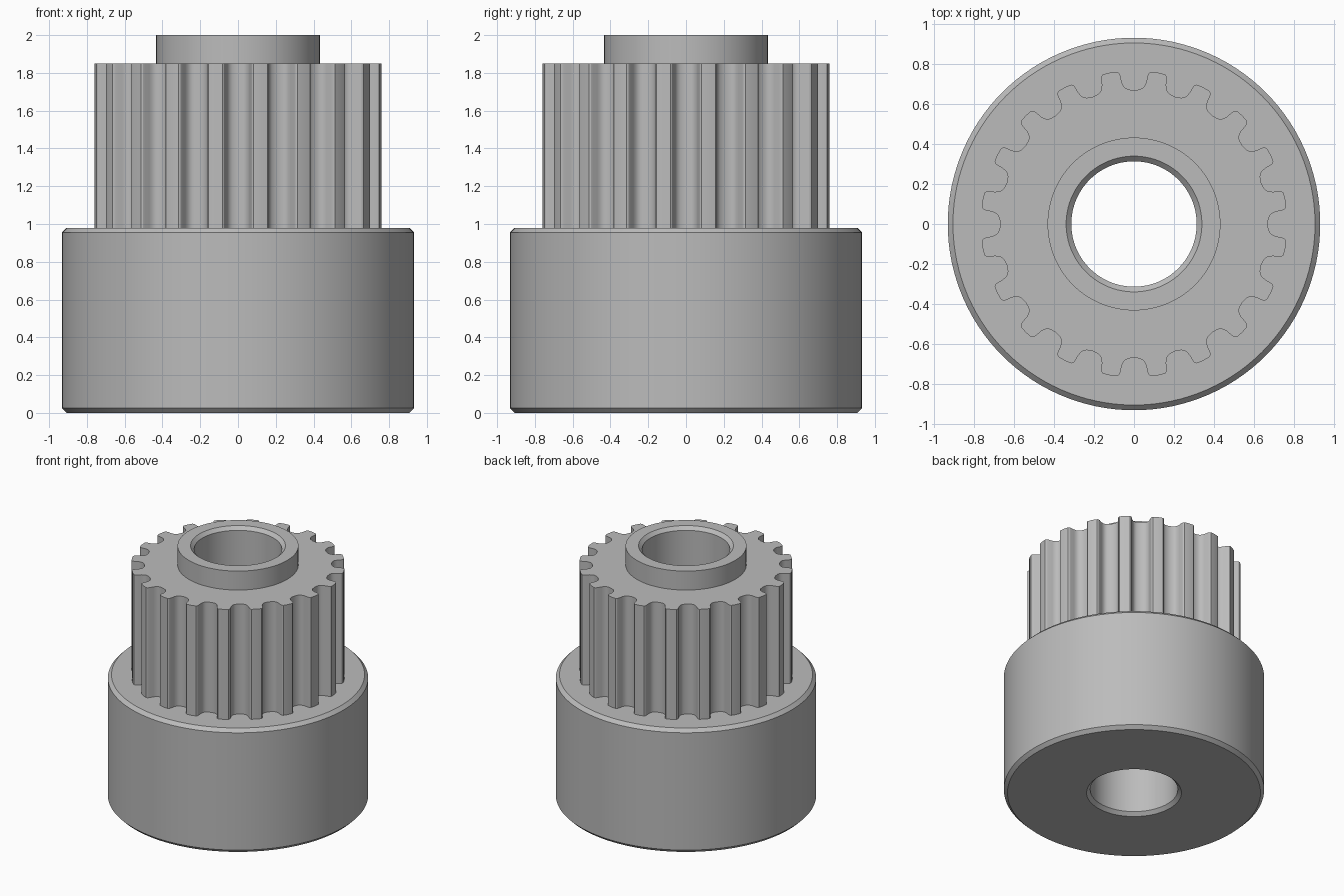
import bpy
import bmesh
import math
from mathutils import Matrix, Vector

cube = bpy.data.objects.get("Cube")
if cube:
    bpy.data.objects.remove(cube, do_unlink=True)

steel = bpy.data.materials.new("plain grey metal")
steel.use_nodes = True
GREY = (0.5, 0.5, 0.5, 1)
steel.diffuse_color = GREY
steel.node_tree.nodes["Principled BSDF"].inputs["Base Color"].default_value = GREY

BORE, HUB, FLANGE = 0.314, 0.433, 0.933
FLANGE_TOP, TEETH_TOP, TOP = 0.98, 1.85, 2.0
CHAMFER = 0.026
TEETH = 20
SEGMENTS = 120


def finish(name, bm):
    """Turn a bmesh into a smooth shaded object with sharp edges kept."""
    bmesh.ops.recalc_face_normals(bm, faces=bm.faces)
    mesh = bpy.data.meshes.new(name)
    bm.to_mesh(mesh)
    bm.free()
    mesh.materials.append(steel)
    obj = bpy.data.objects.new(name, mesh)
    bpy.context.collection.objects.link(obj)
    bpy.ops.object.select_all(action="DESELECT")
    obj.select_set(True)
    bpy.context.view_layer.objects.active = obj
    bpy.ops.object.shade_smooth_by_angle(angle=math.radians(28))
    return obj


def bridge(bm, a, b):
    """Join two equal closed loops of vertices with quads."""
    for i in range(len(a)):
        j = (i + 1) % len(a)
        bm.faces.new((a[i], a[j], b[j], b[i]))


# Flange and hub sleeve: one turned body with a chamfered through bore
profile = [
    (BORE + CHAMFER, 0), (FLANGE - CHAMFER, 0),
    (FLANGE, CHAMFER), (FLANGE, FLANGE_TOP - CHAMFER),
    (FLANGE - CHAMFER, FLANGE_TOP), (HUB, FLANGE_TOP),
    (HUB, TOP), (BORE + CHAMFER, TOP),
    (BORE, TOP - CHAMFER), (BORE, CHAMFER),
]
bm = bmesh.new()
rings = []
for r, z in profile:
    rings.append([bm.verts.new((r * math.cos(t), r * math.sin(t), z))
                  for t in (math.tau * i / SEGMENTS for i in range(SEGMENTS))])
for k, ring in enumerate(rings):
    bridge(bm, ring, rings[(k + 1) % len(rings)])
finish("flanged_sleeve", bm)

# Toothed ring: a rounded groove outline repeated around the hub
half = [(0.67, 0), (0.674, 0.03), (0.682, 0.044), (0.693, 0.054), (0.712, 0.062),
        (0.742, 0.068), (0.755, 0.074), (0.761, 0.083)]
groove = [(r, -w) for r, w in reversed(half[1:])] + half
outline = []
for k in range(TEETH):
    turn = Matrix.Rotation(math.tau * k / TEETH, 3, "Z")
    outline += [turn @ Vector((r, w, 0)) for r, w in groove]
    # Middle of the tooth tip
    tip = Matrix.Rotation(math.tau * (k + 0.5) / TEETH, 3, "Z")
    outline.append(tip @ Vector((0.768, 0, 0)))

bm = bmesh.new()


def loop(points, z):
    return [bm.verts.new((p.x, p.y, z)) for p in points]


low = loop(outline, FLANGE_TOP)
high = loop(outline, TEETH_TOP)
inner = loop([p.normalized() * (HUB - 0.002) for p in outline], TEETH_TOP)
bridge(bm, low, high)
bridge(bm, high, inner)
finish("toothed_ring", bm)
